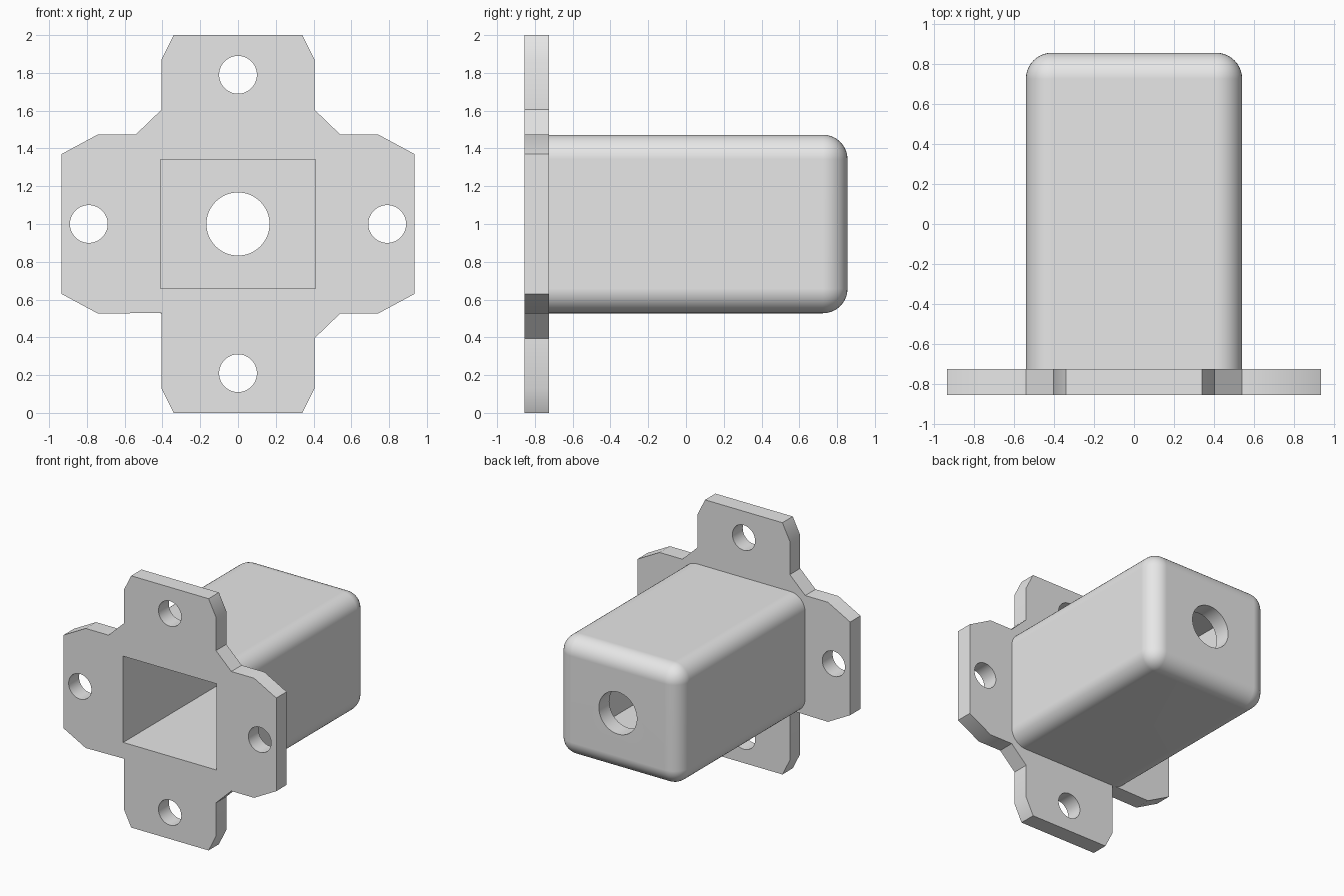
import bpy
import bmesh
import math
from mathutils import Matrix

if "Cube" in bpy.data.objects:
    bpy.data.objects.remove(bpy.data.objects["Cube"], do_unlink=True)

FRONT, PLATE_BACK, BACK = -0.855, -0.725, 0.855
MID_Z, WALL = 1.0, 0.13

grey = bpy.data.materials.new("light grey")
grey.use_nodes = True
grey.diffuse_color = (0.8, 0.8, 0.8, 1)
grey.node_tree.nodes["Principled BSDF"].inputs["Base Color"].default_value = (0.8, 0.8, 0.8, 1)


def make_object(name, bm):
    bmesh.ops.recalc_face_normals(bm, faces=bm.faces)
    mesh = bpy.data.meshes.new(name)
    bm.to_mesh(mesh)
    bm.free()
    mesh.materials.append(grey)
    obj = bpy.data.objects.new(name, mesh)
    bpy.context.collection.objects.link(obj)
    return obj


def box(name, half_x, half_z, y0, y1, fillet=0):
    bm = bmesh.new()
    bmesh.ops.create_cube(bm, size=1)
    bmesh.ops.scale(bm, vec=(2 * half_x, y1 - y0, 2 * half_z), verts=bm.verts)
    bmesh.ops.translate(bm, vec=(0, (y0 + y1) / 2, MID_Z), verts=bm.verts)
    if fillet:
        # round every edge except the rim at the open front
        edges = [e for e in bm.edges if max(v.co.y for v in e.verts) > y1 - 0.01]
        bmesh.ops.bevel(bm, geom=edges, offset=fillet, segments=10,
                        profile=0.5, affect='EDGES')
    return make_object(name, bm)


def drill(name, x, z, radius, y0, y1):
    bm = bmesh.new()
    bmesh.ops.create_cone(bm, cap_ends=True, segments=64, radius1=radius,
                          radius2=radius, depth=y1 - y0)
    bmesh.ops.rotate(bm, matrix=Matrix.Rotation(math.pi / 2, 3, 'X'), verts=bm.verts)
    bmesh.ops.translate(bm, vec=(x, (y0 + y1) / 2, z), verts=bm.verts)
    return make_object(name, bm)


def combine(target, tool, operation):
    mod = target.modifiers.new(tool.name, 'BOOLEAN')
    mod.operation, mod.object, mod.solver = operation, tool, 'EXACT'
    bpy.context.view_layer.objects.active = target
    bpy.ops.object.modifier_apply(modifier=mod.name)
    bpy.data.objects.remove(tool, do_unlink=True)


# Cross-shaped mounting flange: chamfered tabs, one inner corner left square
right_top = [(0.34, 1.0), (0.405, 0.87), (0.405, 0.605), (0.54, 0.475),
             (0.74, 0.475), (0.935, 0.37)]
right_side = right_top + [(x, -z) for x, z in reversed(right_top)]
left_side = [(-x, z) for x, z in reversed(right_side)]
square_corner = (-0.405, -0.47)
chamfer = [(-0.54, -0.475), (-0.405, -0.605)]
outline = right_side
for point in left_side:
    if point == chamfer[0]:
        outline.append(square_corner)
    elif point != chamfer[1]:
        outline.append(point)

bm = bmesh.new()
face = bm.faces.new([bm.verts.new((x, FRONT, MID_Z + z)) for x, z in outline])
extruded = bmesh.ops.extrude_face_region(bm, geom=[face])["geom"]
bmesh.ops.translate(bm, vec=(0, PLATE_BACK - FRONT, 0),
                    verts=[g for g in extruded if isinstance(g, bmesh.types.BMVert)])
bracket = make_object("flanged_housing", bm)

# Rounded housing behind the flange
combine(bracket, box("housing", 0.54, 0.4725, -0.79, BACK, WALL), 'UNION')

# Square cavity, open at the front
combine(bracket, box("cavity", 0.41, 0.3425, FRONT - 0.2, BACK - WALL), 'DIFFERENCE')

# Hole in the back wall and one bolt hole in each tab
combine(bracket, drill("back_hole", 0, MID_Z, 0.167, 0.5, 1), 'DIFFERENCE')
for x, z in [(0.79, 0), (-0.79, 0), (0, 0.79), (0, -0.79)]:
    combine(bracket, drill("bolt_hole", x, MID_Z + z, 0.1, -1, -0.6), 'DIFFERENCE')

# Smooth fillets and bores, crisp edges elsewhere
bpy.ops.object.select_all(action='DESELECT')
bracket.select_set(True)
bpy.context.view_layer.objects.active = bracket
bpy.ops.object.shade_smooth_by_angle(angle=math.radians(30))
weighted = bracket.modifiers.new("flat_face_normals", 'WEIGHTED_NORMAL')
weighted.keep_sharp = True
